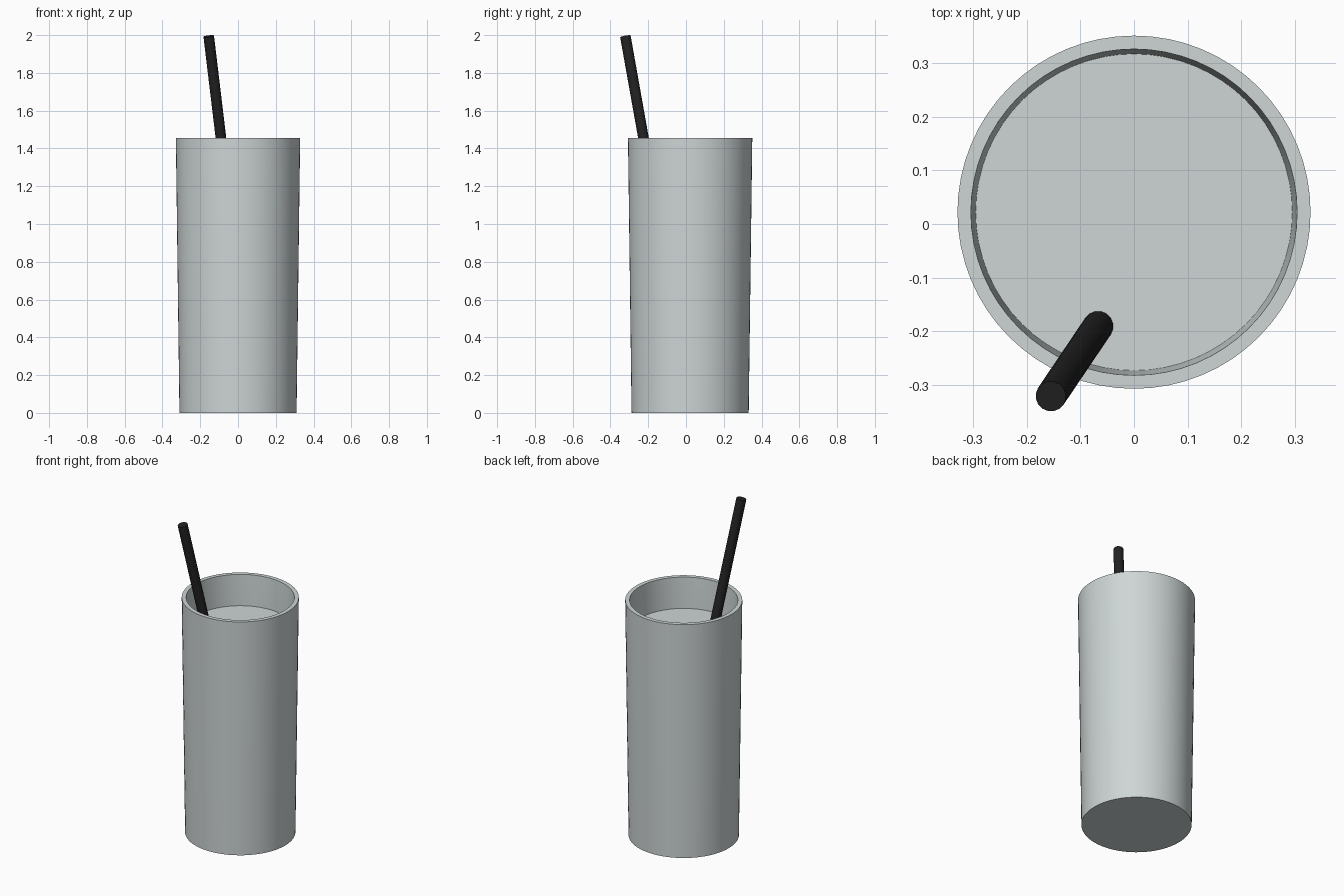
import bpy
import bmesh
import math
from mathutils import Vector

cube = bpy.data.objects.get("Cube")
if cube:
    bpy.data.objects.remove(cube, do_unlink=True)

CENTRE_Y = 0.022


def make_material(name, colour):
    mat = bpy.data.materials.new(name)
    mat.use_nodes = True
    mat.diffuse_color = colour
    mat.node_tree.nodes["Principled BSDF"].inputs["Base Color"].default_value = colour
    return mat


def finish(name, bm, mat):
    """Turn a bmesh into a smooth object that keeps its sharp edges."""
    bmesh.ops.recalc_face_normals(bm, faces=bm.faces)
    mesh = bpy.data.meshes.new(name)
    bm.to_mesh(mesh)
    bm.free()
    mesh.materials.append(mat)
    obj = bpy.data.objects.new(name, mesh)
    bpy.context.collection.objects.link(obj)
    bpy.ops.object.select_all(action='DESELECT')
    obj.select_set(True)
    bpy.context.view_layer.objects.active = obj
    bpy.ops.object.shade_smooth_by_angle(angle=math.radians(35))
    return obj


def lathe(name, profile, mat, sides=64):
    """Stack rings of (radius, height), bridge them and cap both ends."""
    bm = bmesh.new()
    rings = []
    for radius, z in profile:
        angles = [math.tau * i / sides for i in range(sides)]
        rings.append([bm.verts.new((radius * math.cos(a), radius * math.sin(a), z))
                      for a in angles])
    for low, high in zip(rings, rings[1:]):
        for i in range(sides):
            j = (i + 1) % sides
            bm.faces.new((low[i], low[j], high[j], high[i]))
    bm.faces.new(rings[0])
    bm.faces.new(rings[-1])
    return finish(name, bm, mat)


glass_grey = make_material("pale grey", (0.62, 0.67, 0.67, 1))
black = make_material("black", (0.016, 0.016, 0.016, 1))

# Tapered cup: outer wall, rim, inner wall and inside floor
cup = lathe("cup", [(0.31, 0), (0.329, 1.455), (0.304, 1.455),
                    (0.295, 1.265), (0.285, 0.05)], glass_grey)
cup.location.y = CENTRE_Y

# Drink filling the cup to below the rim
drink = lathe("drink", [(0.284, 0.06), (0.295, 1.265)], glass_grey)
drink.location.y = CENTRE_Y

# Straw leaning towards the front right, reaching down into the drink
top = Vector((-0.155, -0.321, 1.994))
lean = Vector((-0.12, -0.178, 1)).normalized()
length = 1.85
straw = lathe("straw", [(0.0285, -length), (0.0285, 0)], black, sides=16)
straw.location = top
straw.rotation_euler = lean.to_track_quat('Z', 'Y').to_euler()
